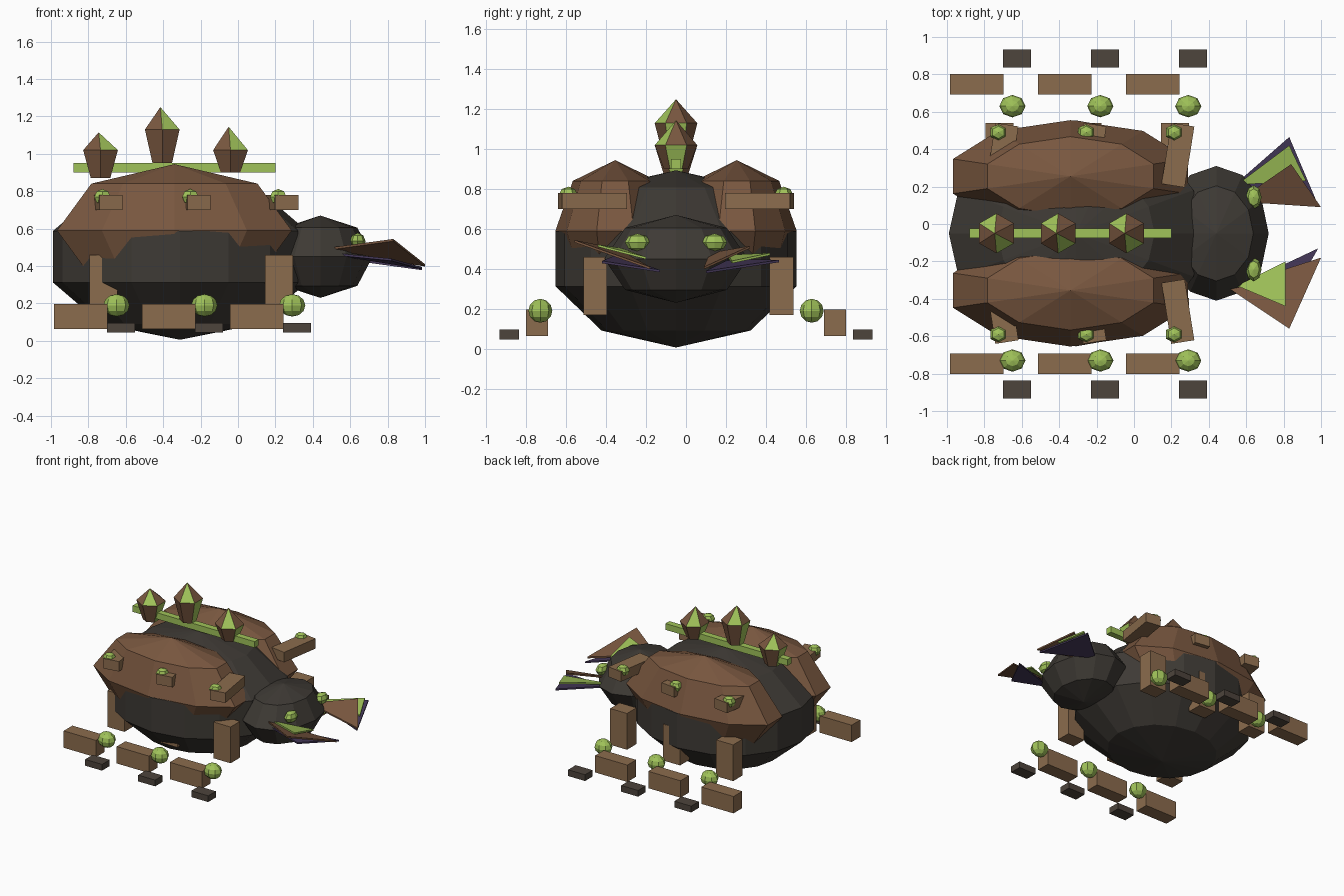
import bpy, bmesh
from math import cos, sin, pi, radians
from mathutils import Matrix, Vector

if "Cube" in bpy.data.objects:
    bpy.data.objects.remove(bpy.data.objects["Cube"])

CY = -0.05  # symmetry plane of the shell


def material(name, rgb):
    m = bpy.data.materials.new(name)
    m.diffuse_color = (*rgb, 1)
    m.use_nodes = True
    m.node_tree.nodes["Principled BSDF"].inputs["Base Color"].default_value = m.diffuse_color
    return m


DARK = material("dark_shell", (0.048, 0.042, 0.035))
BROWN = material("brown_shell", (0.19, 0.095, 0.05))
LEG = material("leg_brown", (0.26, 0.15, 0.075))
GREEN = material("green_glow", (0.35, 0.54, 0.10))
FOOT = material("foot_grey", (0.075, 0.058, 0.045))
PURPLE = material("purple", (0.06, 0.04, 0.10))


def finish(name, bm, *mats):
    bmesh.ops.recalc_face_normals(bm, faces=bm.faces)
    me = bpy.data.meshes.new(name)
    bm.to_mesh(me)
    bm.free()
    for m in mats:
        me.materials.append(m)
    ob = bpy.data.objects.new(name, me)
    bpy.context.collection.objects.link(ob)
    return ob


def ellipsoid(name, loc, radii, segs, rings, mat):
    bm = bmesh.new()
    bmesh.ops.create_uvsphere(bm, u_segments=segs, v_segments=rings, radius=1)
    bmesh.ops.transform(bm, matrix=Matrix.Translation(loc) @ Matrix.Diagonal((*radii, 1)), verts=bm.verts)
    return finish(name, bm, mat)


def box(name, loc, size, mat, turn=0):
    bm = bmesh.new()
    bmesh.ops.create_cube(bm, size=1)
    mtx = Matrix.Translation(loc) @ Matrix.Rotation(radians(turn), 4, 'Z') @ Matrix.Diagonal((*size, 1))
    bmesh.ops.transform(bm, matrix=mtx, verts=bm.verts)
    return finish(name, bm, mat)


def crystal(name, x, z0, z1, z2):
    """Six-sided spike: flared lower part and pointed cap, with some green facets."""
    bm = bmesh.new()

    def ring(r, z):
        return [bm.verts.new((x + r * cos(a), CY + r * sin(a), z))
                for a in (radians(-30 + 60 * i) for i in range(6))]
    low, mid = ring(0.06, z0), ring(0.107, z1)
    tip = bm.verts.new((x - 0.01, CY, z2))
    bm.faces.new(low)
    for i in range(6):
        j = (i + 1) % 6
        bm.faces.new((low[i], low[j], mid[j], mid[i])).material_index = int(i in (0, 3))
        bm.faces.new((mid[i], mid[j], tip)).material_index = int(i in (2, 5))
    return finish(name, bm, BROWN, GREEN)


def plate(name, pts, mat, thick=0.012):
    """Thin triangular blade."""
    bm = bmesh.new()
    top = [bm.verts.new(p) for p in pts]
    bot = [bm.verts.new(Vector(p) - Vector((0, 0, thick))) for p in pts]
    bm.faces.new(top)
    bm.faces.new(bot)
    for i in range(3):
        j = (i + 1) % 3
        bm.faces.new((top[i], top[j], bot[j], bot[i]))
    return finish(name, bm, mat)


# Body and head
ellipsoid("body", (-0.31, CY, 0.45), (0.715, 0.635, 0.444), 16, 5, DARK)
ellipsoid("head", (0.44, CY, 0.45), (0.28, 0.36, 0.22), 12, 4, DARK)

# Ridge along the back with three crystals
box("back_ridge", (-0.34, CY, 0.925), (1.08, 0.05, 0.05), GREEN)
for i, (x, z0, z1, z2) in enumerate([(-0.735, 0.87, 1.02, 1.115),
                                     (-0.405, 0.95, 1.13, 1.25),
                                     (-0.04, 0.90, 1.02, 1.145)]):
    crystal(f"back_crystal_{i + 1}", x, z0, z1, z2)

for side, s in (("front", -1), ("back", 1)):
    # Wing case and eye
    ellipsoid(f"{side}_wing_case", (-0.34, CY + s * 0.305, 0.59), (0.66, 0.30, 0.355), 10, 4, BROWN)
    ellipsoid(f"{side}_eye", (0.64, CY + s * 0.193, 0.533), (0.042, 0.064, 0.044), 8, 4, GREEN)

    # Three segmented legs on each side
    for i in range(3):
        d = 0.47 * i
        n = f"{side}_leg_{i + 1}"
        box(n + "_shoulder", (-0.705 + d, CY + s * 0.418, 0.74), (0.125, 0.33, 0.08), LEG, -s * 9)
        ellipsoid(n + "_stud", (-0.725 + d, CY + s * 0.54, 0.77), (0.05, 0.047, 0.042), 6, 4, GREEN)
        box(n + "_upper", (-0.72 + d, 0.012 + s * 0.467, 0.315), (0.15, 0.12, 0.29), LEG)
        ellipsoid(n + "_joint", (-0.65 + d, CY + s * 0.68, 0.19), (0.07, 0.06, 0.06), 8, 6, GREEN)
        box(n + "_lower", (-0.84 + d, s * 0.747, 0.13), (0.285, 0.11, 0.135), LEG)
        box(n + "_foot", (-0.625 + d, s * 0.886, 0.07), (0.15, 0.096, 0.05), FOOT)

# Layered mandible blades
plate("front_mandible_purple", [(0.52, -0.35, 0.47), (0.985, -0.13, 0.395), (0.82, -0.42, 0.44)], PURPLE)
plate("front_mandible_brown", [(0.50, -0.34, 0.50), (0.83, -0.56, 0.545), (1.0, -0.18, 0.41)], BROWN)
plate("front_mandible_green", [(0.55, -0.33, 0.505), (0.81, -0.20, 0.46), (0.81, -0.44, 0.522)], GREEN)
plate("back_mandible_purple", [(0.55, 0.22, 0.45), (0.83, 0.465, 0.445), (0.985, 0.10, 0.39)], PURPLE)
plate("back_mandible_green", [(0.55, 0.21, 0.47), (0.83, 0.42, 0.48), (0.92, 0.23, 0.44)], GREEN)
plate("back_mandible_brown", [(0.55, 0.12, 0.48), (0.84, 0.32, 0.515), (1.0, 0.09, 0.41)], BROWN)
